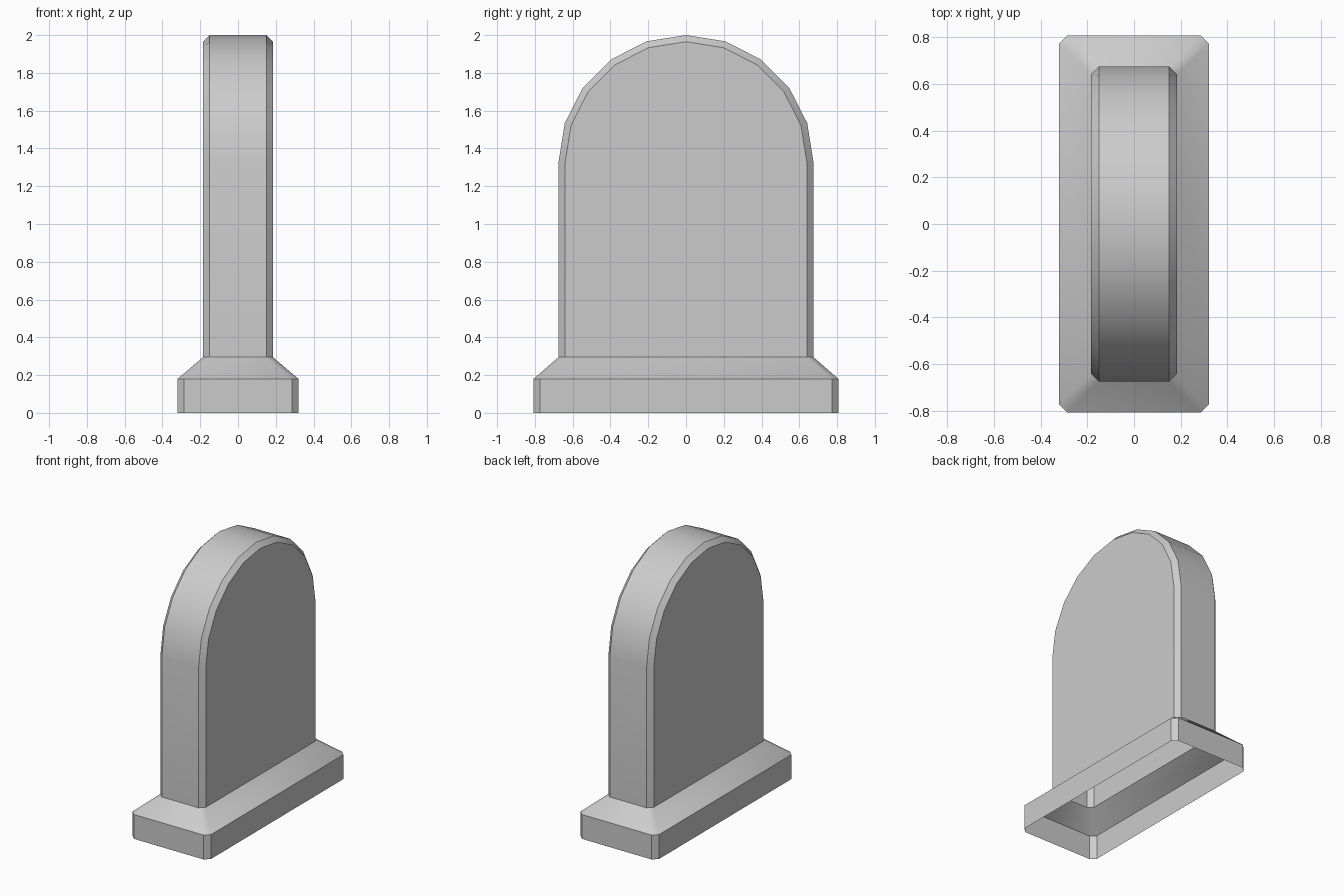
import bpy, bmesh
from math import sin, cos, pi, radians

cube = bpy.data.objects.get("Cube")
if cube:
    bpy.data.objects.remove(cube)

stone = bpy.data.materials.new("grey_stone")
stone.use_nodes = True
stone.diffuse_color = (0.6, 0.6, 0.6, 1)
stone.node_tree.nodes["Principled BSDF"].inputs["Base Color"].default_value = (0.6, 0.6, 0.6, 1)

CHAMFER = 0.035
SLAB_X, SLAB_Y = 0.185, 0.675
BASE_X, BASE_Y = 0.32, 0.807
BASE_Z, SLOPE_Z, ARCH_Z = 0.18, 0.295, 1.325
SEGMENTS = 10

bm = bmesh.new()


def arch(x, r):
    """Round-topped outline at one depth, from foot to foot."""
    pts = [(x, -r, SLOPE_Z)]
    for i in range(SEGMENTS + 1):
        a = pi * i / SEGMENTS
        pts.append((x, -r * cos(a), ARCH_Z + r * sin(a)))
    pts.append((x, r, SLOPE_Z))
    return [bm.verts.new(p) for p in pts]


def base_ring(z):
    """Rectangle with cut corners, counter-clockwise from above."""
    a, b, c = BASE_X, BASE_Y, CHAMFER
    pts = [(a, -b + c), (a, b - c), (a - c, b), (c - a, b),
           (-a, b - c), (-a, c - b), (c - a, -b), (a - c, -b)]
    return [bm.verts.new((x, y, z)) for x, y in pts]


def bridge(lower, upper, closed=False):
    n = len(lower)
    for i in range(n if closed else n - 1):
        j = (i + 1) % n
        bm.faces.new((lower[i], lower[j], upper[j], upper[i]))


# Slab: four arched outlines, with a chamfer around each broad face
inner = SLAB_Y - CHAMFER
arches = [arch(-SLAB_X, inner), arch(CHAMFER - SLAB_X, SLAB_Y),
          arch(SLAB_X - CHAMFER, SLAB_Y), arch(SLAB_X, inner)]
for first, second in zip(arches, arches[1:]):
    bridge(first, second)
bm.faces.new(arches[0])
bm.faces.new(arches[-1])

# Plinth: upright skirt, then a slope up to the slab; open underneath
foot = ([arches[3][0], arches[3][-1]] + [a[-1] for a in arches[2:0:-1]]
        + [arches[0][-1], arches[0][0]] + [a[0] for a in arches[1:3]])
bottom, shoulder = base_ring(0), base_ring(BASE_Z)
bridge(bottom, shoulder, True)
bridge(shoulder, foot, True)
bmesh.ops.recalc_face_normals(bm, faces=bm.faces)

mesh = bpy.data.meshes.new("headstone")
bm.to_mesh(mesh)
bm.free()
mesh.materials.append(stone)
obj = bpy.data.objects.new("headstone", mesh)
bpy.context.collection.objects.link(obj)

bpy.ops.object.select_all(action="DESELECT")
obj.select_set(True)
bpy.context.view_layer.objects.active = obj
bpy.ops.object.shade_smooth_by_angle(angle=radians(35))
